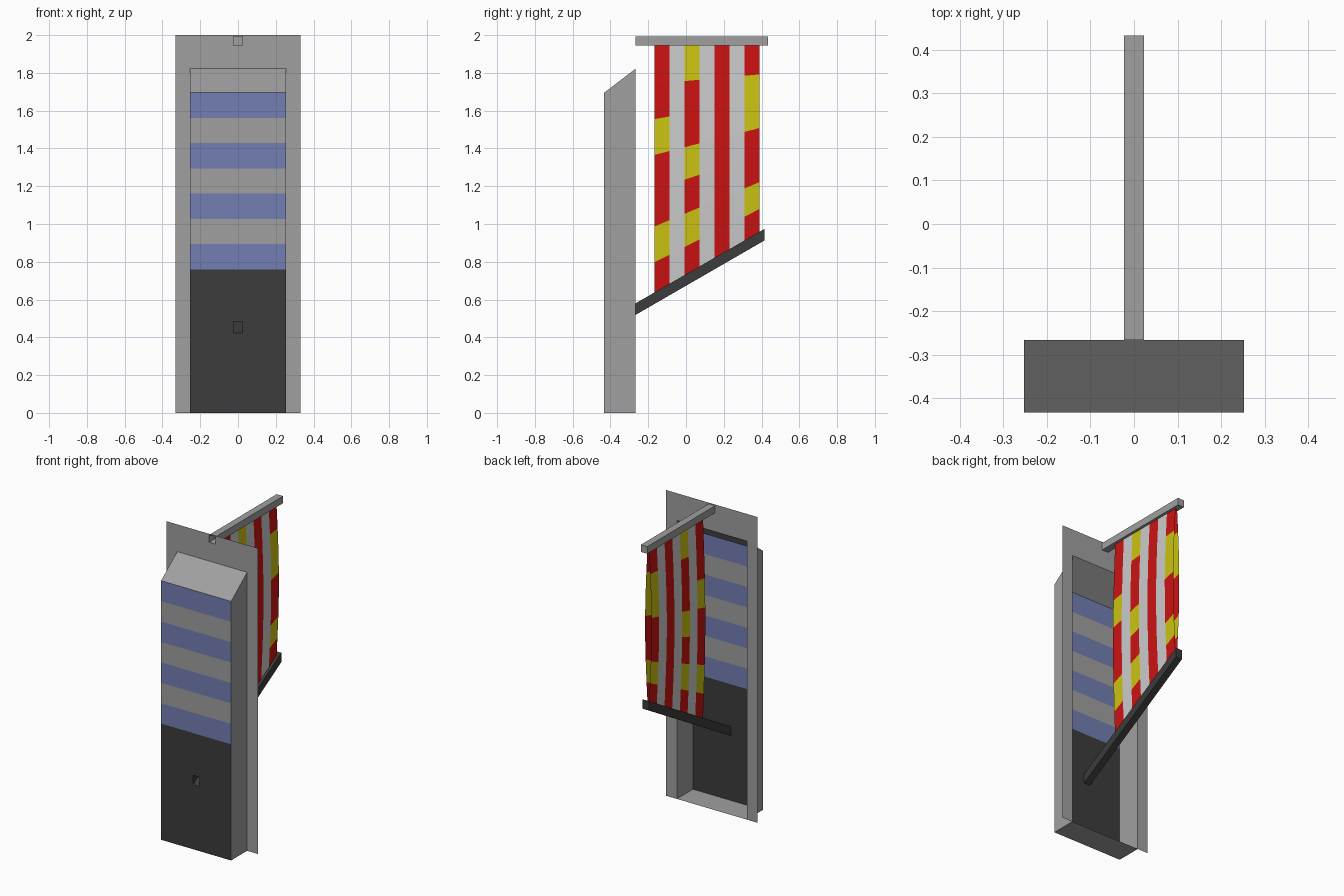
import bpy, math

if "Cube" in bpy.data.objects:
    bpy.data.objects.remove(bpy.data.objects["Cube"])

YF, YB = -0.433, -0.267      # front of the box, plane of the back plate
HW = 0.253                   # half width of the box
BAR = 0.023                  # half width of the bars
SLOPE = math.tan(math.radians(30))


def material(name, rgb):
    m = bpy.data.materials.new(name)
    m.diffuse_color = (*rgb, 1)
    m.use_nodes = True
    m.node_tree.nodes["Principled BSDF"].inputs["Base Color"].default_value = m.diffuse_color
    return m


DARK = material("dark", (0.045, 0.045, 0.045))
BLUE = material("blue", (0.17, 0.21, 0.45))
GREY = material("grey", (0.35, 0.35, 0.35))
RED = material("red", (0.6, 0.006, 0.006))
YELLOW = material("yellow", (0.6, 0.55, 0.006))
WHITE = material("white", (0.8, 0.8, 0.8))


def build(name, verts, faces, mats, indices=None):
    me = bpy.data.meshes.new(name)
    me.from_pydata(verts, [], faces)
    for m in mats:
        me.materials.append(m)
    if indices:
        me.polygons.foreach_set("material_index", indices)
    ob = bpy.data.objects.new(name, me)
    bpy.context.collection.objects.link(ob)
    return ob


def grid(name, us, vs, point, mats, pick):
    """Sheet over us x vs; pick(i, j) gives the material slot or None for a hole."""
    n = len(us)
    verts = [point(u, v) for v in vs for u in us]
    faces, idx = [], []
    for j in range(len(vs) - 1):
        for i in range(n - 1):
            k = pick(i, j)
            if k is not None:
                a = j * n + i
                faces.append((a, a + 1, a + 1 + n, a + n))
                idx.append(k)
    return build(name, verts, faces, mats, idx)


def tube(name, y0, z0, y1, z1, h, mat):
    """Square bar along y, open at its front end."""
    verts = [(x, y, z + d) for y, z in ((y0, z0), (y1, z1))
             for x, d in ((-BAR, 0), (BAR, 0), (BAR, h), (-BAR, h))]
    faces = [(i, (i + 1) % 4, (i + 1) % 4 + 4, i + 4) for i in range(4)]
    return build(name, verts, faces + [(4, 5, 6, 7)], [mat])


# Flat back plate with the box opening and the top bar hole
grid("back_plate", [-0.33, -HW, -BAR, BAR, HW, 0.33], [0, 1.822, 1.945, 1.992, 2.0],
     lambda x, z: (x, YB, z), [GREY],
     lambda i, j: None if (j == 0 and 1 <= i <= 3) or (j == 2 and i == 2) else 0)

# Dark lower front with the slanted bar hole, then alternating stripes
hole = 0.423
stripes = [0.76 + 0.1336 * k for k in range(8)]
grid("front_panel", [-HW, -BAR, BAR, HW], [0, hole, hole + 0.061] + stripes,
     lambda x, z: (x, YF, z), [DARK, BLUE, GREY],
     lambda i, j: None if (i, j) == (1, 1) else 0 if j < 3 else 1 + (j - 3) % 2)

# Box sides, floor and sloped roof, open at the back
top = stripes[-1]
profile = [(YB, 1.822), (YF, top), (YF, 0), (YB, 0)]
verts = [(x, y, z) for x in (-HW, HW) for y, z in profile]
build("box_shell", verts,
      [(0, 1, 2, 3), (7, 6, 5, 4), (0, 4, 5, 1), (2, 6, 7, 3)], [GREY])

# Bars holding the banner
tube("top_bar", YB, 1.945, 0.433, 1.945, 0.047, GREY)
tube("bottom_bar", YF, hole, 0.415, hole + SLOPE * (0.415 - YF), 0.061, DARK)

# Two bulging banner sheets, seven columns by seven rows
cols = [-0.167 + 0.0796 * i for i in range(8)]
rows = [0, 0.155, 0.298, 0.443, 0.585, 0.733, 0.878, 1]
slots = {"R": 0, "Y": 1, "W": 2}
pattern = ["RRYRRYR", "W" * 7, "YRRYRYR", "W" * 7, "R" * 7, "W" * 7, "RYYRRYR"]
for side, label in ((1, "right"), (-1, "left")):
    def cloth(y, t, s=side):
        bottom = hole + 0.061 + SLOPE * (y - YF)
        return (s * (0.006 + 0.017 * math.sin(math.pi * t)), y, 1.945 + t * (bottom - 1.945))
    grid("banner_" + label, cols, rows, cloth, [RED, YELLOW, WHITE],
         lambda i, j: slots[pattern[i][j]])
